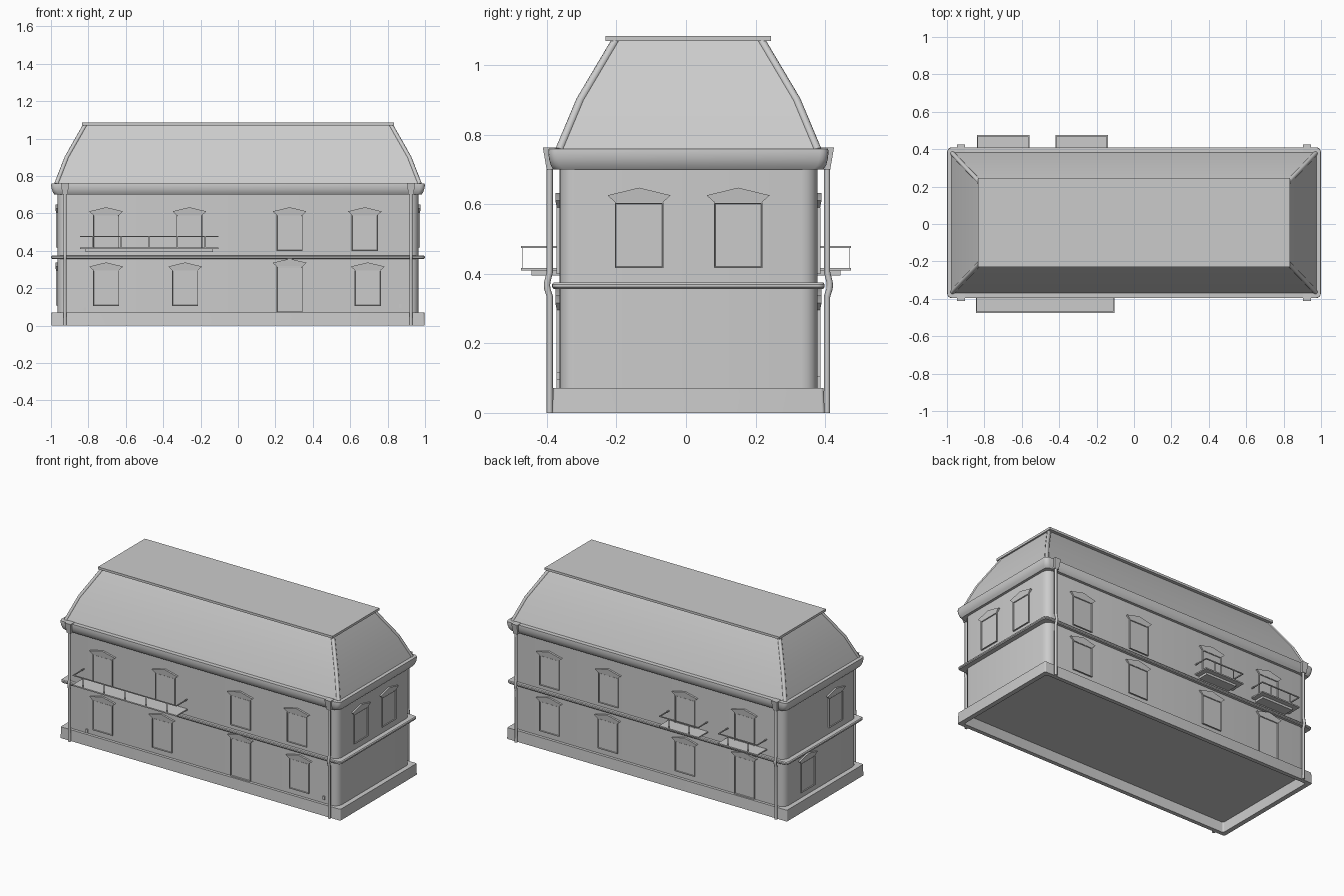
import bpy, bmesh, math
from mathutils import Matrix

if "Cube" in bpy.data.objects:
    bpy.data.objects.remove(bpy.data.objects["Cube"])

YC = 0.007             # body centre in y
HX, HY = 0.965, 0.371  # half size of the walls


def finish(name, bm, mat=None):
    bmesh.ops.recalc_face_normals(bm, faces=bm.faces)
    me = bpy.data.meshes.new(name)
    if mat:
        bm.transform(mat)
    bm.to_mesh(me)
    bm.free()
    ob = bpy.data.objects.new(name, me)
    bpy.context.collection.objects.link(ob)
    bpy.context.view_layer.objects.active = ob
    bpy.ops.object.select_all(action='DESELECT')
    ob.select_set(True)
    bpy.ops.object.shade_smooth_by_angle(angle=math.radians(32))
    return ob


def loft(name, rings, cap_start=False, cap_end=False, close=False, seg=5):
    """Stack rounded rectangles given as (half x, half y, z, corner radius)."""
    bm = bmesh.new()
    loops = []
    for hx, hy, z, r in rings:
        loop = []
        for q, (sx, sy) in enumerate([(1, 1), (-1, 1), (-1, -1), (1, -1)]):
            for k in range(seg):
                a = math.pi / 2 * (q + k / max(seg - 1, 1))
                loop.append(bm.verts.new((sx * (hx - r) + r * math.cos(a),
                                          YC + sy * (hy - r) + r * math.sin(a), z)))
        loops.append(loop)
    pairs = list(zip(loops, loops[1:])) + ([(loops[-1], loops[0])] if close else [])
    for a, b in pairs:
        n = len(a)
        for i in range(n):
            bm.faces.new((a[i], a[(i + 1) % n], b[(i + 1) % n], b[i]))
    if cap_start:
        bm.faces.new(loops[0])
    if cap_end:
        bm.faces.new(loops[-1])
    return finish(name, bm)


def box(bm, x0, x1, y0, y1, z0, z1):
    m = Matrix.Translation(((x0 + x1) / 2, (y0 + y1) / 2, (z0 + z1) / 2)) @ \
        Matrix.Diagonal((x1 - x0, y1 - y0, z1 - z0, 1))
    return bmesh.ops.create_cube(bm, size=1, matrix=m)['verts']


def on_wall(side, u):
    """Local frame on a facade: x along the wall, -y outwards."""
    ang = {'front': 0, 'right': 90, 'back': 180, 'left': -90}[side]
    if side in ('front', 'back'):
        offset = Matrix.Translation((u, -HY, 0))
    else:
        offset = Matrix.Translation((u, -HX, 0))
    base = Matrix.Translation((0, YC if side in ('front', 'back') else 0, 0))
    return base @ Matrix.Rotation(math.radians(ang), 4, 'Z') @ offset


def tube(name, pts, r, res=2):
    cu = bpy.data.curves.new(name, 'CURVE')
    cu.dimensions = '3D'
    cu.bevel_depth, cu.bevel_resolution, cu.use_fill_caps = r, res, True
    sp = cu.splines.new('POLY')
    sp.points.add(len(pts) - 1)
    for p, c in zip(sp.points, pts):
        p.co = (*c, 1)
    ob = bpy.data.objects.new(name, cu)
    bpy.context.collection.objects.link(ob)


def opening(name, side, u, z0, z1):
    """Framed window or door with a shallow pointed hood."""
    bm = bmesh.new()
    vs = box(bm, -0.07, 0.07, -0.009, 0.004, z0, z1 + 0.004)
    front = min({f for v in vs for f in v.link_faces}, key=lambda f: f.calc_center_median().y)
    bmesh.ops.inset_region(bm, faces=[front], thickness=0.004)
    bmesh.ops.inset_region(bm, faces=[front], thickness=0.002)
    bmesh.ops.translate(bm, verts=front.verts, vec=(0, 0.006, 0))
    prof = [(-0.064, 0), (0.064, 0), (0.091, 0.024), (0, 0.046), (-0.091, 0.024)]
    rows = [[bm.verts.new((x, y if z > 0 else y * 0.6, z1 + z)) for x, z in prof]
            for y in (-0.012, 0.004)]
    for i in range(5):
        j = (i + 1) % 5
        bm.faces.new((rows[0][i], rows[0][j], rows[1][j], rows[1][i]))
    bm.faces.new(rows[0])
    bm.faces.new(rows[1])
    finish(name, bm, on_wall(side, u))


def balcony(name, side, u, half, posts, d):
    bm = bmesh.new()
    t = 0.003
    box(bm, -half, half, -d, 0.004, 0.409, 0.417)                       # deck
    box(bm, -half + 0.03, half - 0.03, -d + 0.03, 0.004, 0.395, 0.409)  # support slab
    box(bm, -half, half, -d, -d + 2 * t, 0.474, 0.480)                  # front rail
    for s in (-1, 1):
        x = s * (half - t)
        box(bm, x - t, x + t, -d, 0.004, 0.474, 0.480)                  # side rails
    for i in range(posts):
        x = (half - 0.07) * (2 * i / (posts - 1) - 1)
        box(bm, x - 0.003, x + 0.003, -d + 0.003, -d + 0.005, 0.415, 0.476)
    finish(name, bm, on_wall(side, u))


# plinth, hollow below, with a floor recessed to its top
loft('plinth', [(0.968, 0.366, 0.066, 0.01), (0.968, 0.366, 0, 0.01), (0.998, 0.392, 0, 0.008),
                (0.996, 0.389, 0.071, 0.008), (0.955, 0.36, 0.071, 0.008)], cap_start=True)
# walls with rounded corners
loft('walls', [(HX, HY, 0.066, 0.045), (HX, HY, 0.72, 0.045)])
# string course between floors
loft('floor_band', [(0.955, 0.36, 0.357, 0.02), (0.994, 0.388, 0.357, 0.02), (0.999, 0.392, 0.362, 0.02),
                    (0.999, 0.392, 0.370, 0.02), (0.994, 0.388, 0.375, 0.02), (0.955, 0.36, 0.375, 0.02)],
     close=True)
# rounded eaves cornice
loft('cornice', [(0.955, 0.36, 0.70, 0.03), (0.981, 0.388, 0.70, 0.03), (0.990, 0.396, 0.712, 0.025),
                 (0.996, 0.401, 0.73, 0.025), (0.999, 0.403, 0.748, 0.025), (0.998, 0.402, 0.76, 0.025),
                 (0.96, 0.36, 0.762, 0.03)])

# mansard roof and overhanging top slab
roof = [(0.978, 0.378, 0.757), (0.922, 0.318, 0.90), (0.824, 0.216, 1.072)]
loft('mansard_roof', [(x, y, z, 0) for x, y, z in roof], seg=1)
loft('roof_cap', [(0.81, 0.205, 1.070, 0), (0.835, 0.238, 1.070, 0), (0.835, 0.238, 1.085, 0)],
     cap_end=True, seg=1)

# hip ridges, downpipes and rain heads at the four corners
for sx in (-1, 1):
    for sy in (-1, 1):
        tube('hip_ridge', [(sx * (x - 0.007), YC + sy * (y - 0.007), z) for x, y, z in roof], 0.012)
        py = [(0.399, 0), (0.399, 0.335), (0.406, 0.357), (0.407, 0.367), (0.406, 0.377),
              (0.399, 0.405), (0.399, 0.72)]
        tube('downpipe', [(sx * 0.925, YC + sy * y, z) for y, z in py], 0.009)
        bm = bmesh.new()
        vs = box(bm, -0.021, 0.021, -0.419, -0.378, 0.70, 0.764)
        for v in vs:
            if v.co.z < 0.71:
                v.co.x *= 0.7
                v.co.y = max(v.co.y, -0.408)
        finish('rain_head', bm, Matrix.Translation((sx * 0.925, YC, 0)) @
               Matrix.Rotation(0 if sy < 0 else math.pi, 4, 'Z'))

# windows and doors
for u in (-0.705, -0.26, 0.276, 0.678):
    opening('upper_window', 'front', u, 0.40, 0.587)
for u in (-0.705, -0.283, 0.694):
    opening('lower_window', 'front', u, 0.105, 0.292)
opening('front_door', 'front', 0.276, 0.072, 0.312)
for u in (-0.705, -0.285, 0.26, 0.685):
    opening('upper_window', 'back', u, 0.40, 0.587)
for u in (-0.705, -0.29, 0.26):
    opening('lower_window', 'back', u, 0.105, 0.292)
opening('back_door', 'back', 0.685, 0.072, 0.312)
for u in (-0.135, 0.150):
    opening('end_window', 'right', u, 0.417, 0.602)
opening('end_window', 'left', 0.138, 0.417, 0.602)
opening('end_window', 'left', -0.146, 0.107, 0.292)

# balconies
balcony('front_balcony', 'front', -0.475, 0.37, 5, 0.111)
for u in (0.70, 0.28):
    balcony('back_balcony', 'back', u, 0.14, 2, 0.097)

# small wall fittings near the ground
for u, z in ((-0.82, 0.075), (0.868, 0.095)):
    bm = bmesh.new()
    box(bm, -0.007, 0.007, -0.008, 0.01, z, z + 0.022)
    finish('wall_fitting', bm, on_wall('front', u))
